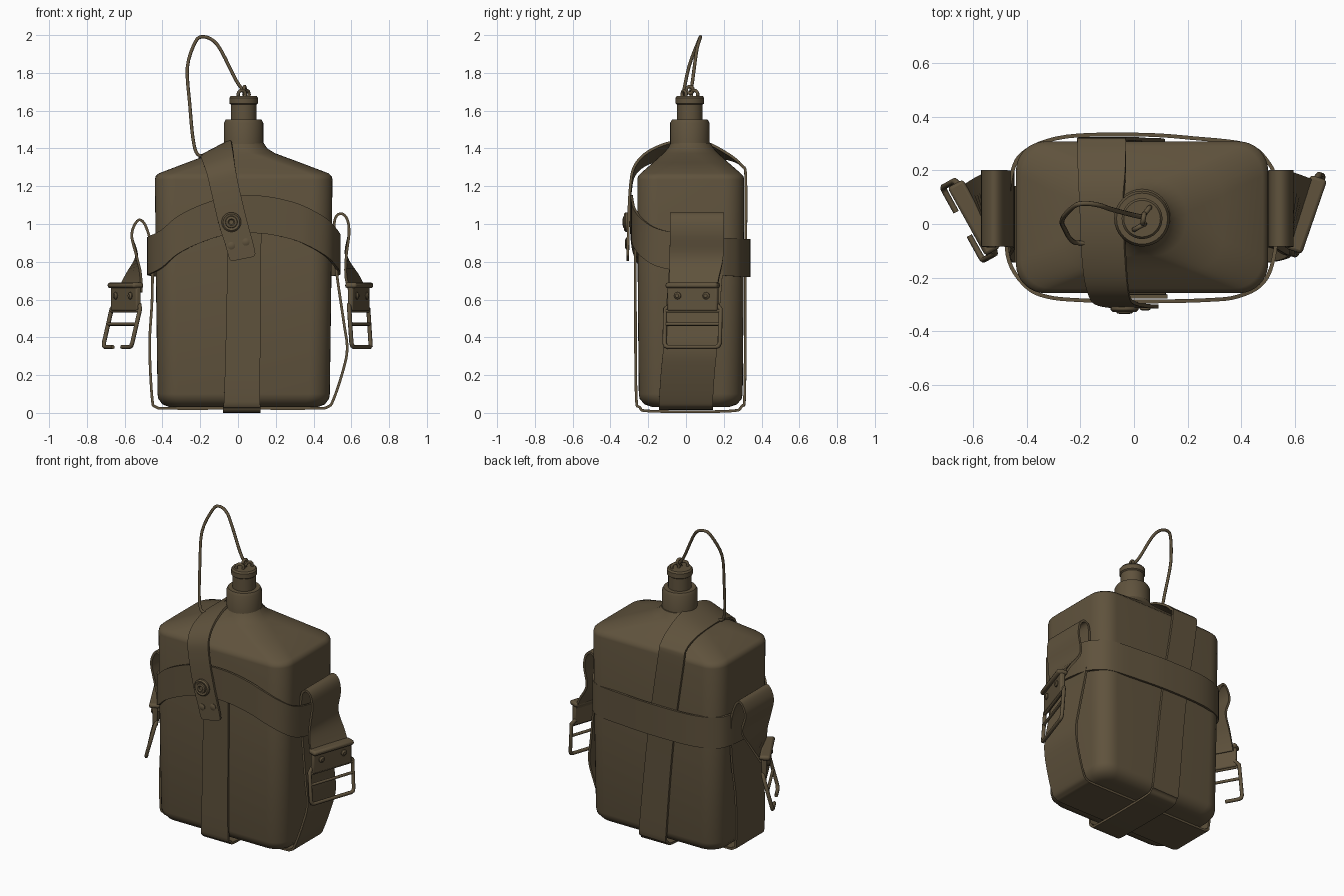
import bpy, bmesh, math
from mathutils import Vector, Matrix

olive = bpy.data.materials.new("olive_brown")
olive.diffuse_color = (0.115, 0.085, 0.046, 1)
CX, CY = 0.03, 0.025


def finish(name, verts, faces, angle=35, matrix=None):
    me = bpy.data.meshes.new(name)
    me.from_pydata([tuple(v) for v in verts], [], faces)
    bm = bmesh.new()
    bm.from_mesh(me)
    bmesh.ops.recalc_face_normals(bm, faces=bm.faces)
    bm.to_mesh(me)
    bm.free()
    me.materials.append(olive)
    ob = bpy.data.objects.new(name, me)
    bpy.context.collection.objects.link(ob)
    if matrix:
        ob.matrix_world = matrix
    bpy.ops.object.select_all(action='DESELECT')
    ob.select_set(True)
    bpy.context.view_layer.objects.active = ob
    bpy.ops.object.shade_smooth_by_angle(angle=math.radians(angle))
    return ob


def loft(name, rings, angle=35, matrix=None, closed=False):
    n, m = len(rings[0]), len(rings)
    faces = []
    for i in range(m if closed else m - 1):
        a, b = i * n, (i + 1) % m * n
        faces += [(a + j, a + (j + 1) % n, b + (j + 1) % n, b + j) for j in range(n)]
    if not closed:
        faces += [tuple(range(n))[::-1], tuple(range((m - 1) * n, m * n))]
    return finish(name, [v for r in rings for v in r], faces, angle, matrix)


def smooth(pts, closed, sub=5):
    # Catmull-Rom through all components
    P, n, out = [list(p) for p in pts], len(pts), []
    for i in range(n if closed else n - 1):
        if closed:
            a, b, c, d = (P[(i + k) % n] for k in (-1, 0, 1, 2))
        else:
            a, b, c, d = (P[min(max(i + k, 0), n - 1)] for k in (-1, 0, 1, 2))
        for s in range(sub):
            t = s / sub
            out.append([0.5 * (2 * q + (r - p) * t + (2 * p - 5 * q + 4 * r - u) * t * t
                               + (3 * q - p - 3 * r + u) * t ** 3) for p, q, r, u in zip(a, b, c, d)])
    return out if closed else out + [P[-1]]


def ribbon(name, pts, axis, closed=False, thick=0.014):
    # pts: x, y, z, width and optionally the width direction
    path = smooth([tuple(p) if len(p) == 7 else tuple(p) + tuple(axis) for p in pts], closed)
    n, rings = len(path), []
    for i, p in enumerate(path):
        c, w = Vector(p[:3]), Vector(p[4:]).normalized()
        nx = path[(i + 1) % n] if closed else path[min(i + 1, n - 1)]
        pv = path[i - 1] if closed else path[max(i - 1, 0)]
        nor = (Vector(nx[:3]) - Vector(pv[:3])).cross(w).normalized() * thick / 2
        h = w * p[3] / 2
        rings.append([c - h - nor, c + h - nor, c + h + nor, c - h + nor])
    return loft(name, rings, 40, closed=closed)


def pipe(name, pts, r, matrix=None, closed=False, sub=0):
    if sub:
        pts = smooth(pts, closed, sub)
    pts = [Vector(p) for p in pts]
    n, rings, ref = len(pts), [], None
    for i, p in enumerate(pts):
        d0 = (p - pts[i - 1]).normalized() if closed or i else (pts[1] - p).normalized()
        d1 = (pts[(i + 1) % n] - p).normalized() if closed or i < n - 1 else d0
        t = (d0 + d1).normalized()
        if ref is None:
            ref = t.orthogonal()
        ref = (ref - t * ref.dot(t)).normalized()
        b = t.cross(ref)
        k = r / max(0.7, t.dot(d1))
        rings.append([p + k * (ref * math.cos(a * math.pi / 4) + b * math.sin(a * math.pi / 4)) for a in range(8)])
    return loft(name, rings, 60, matrix, closed)


def lathe(name, prof, matrix, n=32):
    return loft(name, [[(r * math.cos(2 * math.pi * i / n), r * math.sin(2 * math.pi * i / n), z)
                        for i in range(n)] for r, z in prof], 35, matrix)


def box(name, x, y, z, matrix, bev=0.008):
    v = [(a, b, c) for a in x for b in y for c in z]
    f = [(0, 1, 3, 2), (4, 6, 7, 5), (0, 4, 5, 1), (2, 3, 7, 6), (0, 2, 6, 4), (1, 5, 7, 3)]
    ob = finish(name, v, f, 35, matrix)
    mod = ob.modifiers.new("bevel", 'BEVEL')
    mod.width, mod.segments = bev, 2


# canteen body: rounded rectangles blending into the round neck
def rounded(z, hx, hy, r):
    ring = []
    for k, (sx, sy) in enumerate([(1, 1), (-1, 1), (-1, -1), (1, -1)]):
        for s in range(9):
            a = math.pi / 2 * (k + s / 8)
            ring.append((CX + sx * (hx - r) + r * math.cos(a), CY + sy * (hy - r) + r * math.sin(a), z))
    return ring


loft("canteen_body", [rounded(*p) for p in [
    (0.03, 0.39, 0.20, 0.07), (0.045, 0.43, 0.245, 0.10), (0.075, 0.452, 0.27, 0.11),
    (0.10, 0.456, 0.275, 0.11), (0.6, 0.463, 0.28, 0.11), (1.235, 0.47, 0.283, 0.11),
    (1.253, 0.466, 0.279, 0.11), (1.268, 0.45, 0.265, 0.11), (1.325, 0.30, 0.20, 0.12),
    (1.375, 0.165, 0.145, 0.13), (1.40, 0.125, 0.122, 0.12), (1.43, 0.105, 0.105, 0.105)]], 40)

# neck and cap
at_neck = Matrix.Translation((CX, CY - 0.005, 0))
lathe("neck", [(0.104, 1.40), (0.104, 1.535), (0.095, 1.552), (0.06, 1.552)], at_neck)
lathe("cap", [(0.068, 1.54), (0.068, 1.632), (0.076, 1.638), (0.076, 1.668), (0.068, 1.678), (0.03, 1.678)], at_neck)


# cap rings and retaining cord
def ring(name, c, r, yaw):
    m = Matrix.Translation(c) @ Matrix.Rotation(yaw, 4, 'Z')
    pipe(name, [(r * math.cos(i * math.pi / 8), 0, r * math.sin(i * math.pi / 8)) for i in range(16)], 0.009, m, True)


ring("cap_ring_front", (0.02, -0.01, 1.685), 0.022, 0.5)
ring("cap_ring_back", (0.045, 0.045, 1.685), 0.022, 0.9)
ring("cord_ring", (0.035, 0.02, 1.71), 0.018, 1.4)
pipe("cap_cord", [(0.035, 0.025, 1.70), (-0.01, 0.035, 1.76), (-0.085, 0.055, 1.91), (-0.13, 0.07, 1.97),
                  (-0.185, 0.077, 1.991), (-0.225, 0.065, 1.965), (-0.268, 0.015, 1.83), (-0.255, -0.025, 1.63),
                  (-0.238, -0.055, 1.45), (-0.215, -0.07, 1.37), (-0.17, -0.07, 1.36)], 0.009, sub=4)

# long strap: front flap, over the shoulder, down the back, underneath, up the front
ribbon("vertical_strap", [
    (0.026, -0.308, 0.815, 0.11, 1, 0, 0.2), (0.023, -0.308, 0.83, 0.14, 1, 0, 0.2),
    (0.005, -0.307, 0.90, 0.145, 1, 0, 0.2), (-0.03, -0.304, 1.02, 0.15, 1, 0, 0.2),
    (-0.07, -0.294, 1.19, 0.15, 1, 0, 0.25), (-0.09, -0.272, 1.285, 0.155, 1, 0, 0.3),
    (-0.105, -0.20, 1.352, 0.17, 1, 0, 0.4), (-0.115, -0.07, 1.395, 0.18, 1, 0, 0.5),
    (-0.12, 0.08, 1.397, 0.18, 1, 0, 0.5), (-0.12, 0.20, 1.367, 0.18, 1, 0, 0.2),
    (-0.12, 0.295, 1.31, 0.18, 1, 0, 0), (-0.115, 0.317, 1.22, 0.18, 1, 0, 0.05),
    (-0.04, 0.314, 0.7, 0.18, 1, 0, 0.1), (0.015, 0.311, 0.12, 0.19, 1, 0, 0.05),
    (0.02, 0.295, 0.035, 0.19, 1, 0, 0), (0.02, 0.22, 0.009, 0.2, 1, 0, 0),
    (0.02, -0.18, 0.009, 0.2, 1, 0, 0), (0.02, -0.245, 0.03, 0.2, 1, 0, 0),
    (0.022, -0.264, 0.10, 0.19, 1, 0, 0), (0.03, -0.268, 0.6, 0.18, 1, 0, 0),
    (0.035, -0.27, 1.06, 0.18, 1, 0, 0)], (1, 0, 0))

# belt around the body, raised at the front
W = 0.2
ribbon("waist_belt", [
    (-0.40, -0.235, 0.87, W), (-0.32, -0.272, 0.94, W), (-0.2, -0.284, 1.0, W), (-0.05, -0.288, 1.045, W),
    (0.12, -0.288, 1.05, W), (0.28, -0.283, 1.02, W), (0.38, -0.272, 0.98, W), (0.47, -0.23, 0.925, W),
    (0.515, -0.15, 0.875, W), (0.535, 0.0, 0.845, W), (0.53, 0.15, 0.83, W), (0.50, 0.23, 0.825, W),
    (0.42, 0.295, 0.82, W), (0.22, 0.32, 0.82, W), (0.02, 0.333, 0.82, W), (-0.25, 0.326, 0.82, W),
    (-0.40, 0.275, 0.82, W), (-0.455, 0.19, 0.825, W), (-0.475, 0.0, 0.83, W),
    (-0.465, -0.14, 0.835, W)], (0, 0, 1), True)

# side strap: hanging loop, down one side, underneath, up the other side and loop
S = 0.285
ribbon("side_strap", [
    (0.635, 0.04, 0.64, 0.26, 0.33, 0.94, 0), (0.605, 0.045, 0.72, 0.27, 0.25, 0.95, 0),
    (0.573, 0.055, 0.83, S), (0.588, 0.058, 0.95, S), (0.578, 0.058, 1.025, S), (0.545, 0.058, 1.055, S),
    (0.512, 0.058, 1.02, S), (0.508, 0.055, 0.88, S), (0.525, 0.05, 0.72, S), (0.56, 0.03, 0.48, S),
    (0.578, 0.022, 0.34, S), (0.555, 0.01, 0.22, S), (0.505, 0, 0.07, S), (0.475, 0, 0.032, S),
    (0.40, 0, 0.024, S), (0, 0, 0.024, S), (-0.36, 0, 0.024, S), (-0.435, 0, 0.032, S),
    (-0.455, 0, 0.08, S), (-0.468, 0.02, 0.36, S), (-0.455, 0.04, 0.6, S), (-0.455, 0.055, 0.85, S),
    (-0.485, 0.058, 0.98, S), (-0.52, 0.058, 1.022, S), (-0.55, 0.058, 0.99, S), (-0.562, 0.058, 0.93, S),
    (-0.537, 0.055, 0.83, S), (-0.55, 0.045, 0.74, 0.27, -0.25, 0.95, 0),
    (-0.575, 0.03, 0.64, 0.26, -0.485, 0.87, 0)], (0, 1, 0))


# buckles: local x points outwards, y runs along the width
def buckle(side, pos, yaw, lean, is_open):
    m = Matrix.Translation(pos) @ Matrix.Rotation(math.radians(yaw), 4, 'Z')
    box(side + "_buckle_plate", (-0.005, 0.025), (-0.14, 0.14), (0.54, 0.67), m)
    box(side + "_buckle_lip", (-0.02, 0.045), (-0.145, 0.145), (0.66, 0.69), m, 0.012)
    for i, y in enumerate((-0.08, 0.08)):
        lathe(f"{side}_buckle_rivet_{i}", [(0.019, 0.015), (0.019, 0.03), (0.01, 0.038)],
              m @ Matrix.Translation((0, y, 0.62)) @ Matrix.Rotation(math.pi / 2, 4, 'Y'), 12)
    xb = 0.012 + lean
    for s in (-1, 1):
        end = 0.05 if is_open else 0
        pipe(f"{side}_buckle_wire_{s}", [(0.0, s * 0.13, 0.575), (0.01, s * 0.155, 0.55), (xb, s * 0.155, 0.37),
                                         (xb + 0.003, s * 0.148, 0.354), (xb + 0.004, s * 0.135, 0.349),
                                         (xb + 0.004, s * end, 0.349)], 0.011, m)
    for z in (0.47, 0.54):
        x = 0.012 + lean * (0.55 - z) / 0.18
        pipe(f"{side}_buckle_rung_{z}", [(x, -0.155, z), (x, 0.155, z)], 0.009, m)


buckle("right", (0.63, 0.04, 0), -19, 0.01, False)
buckle("left", (-0.585, 0.03, 0), 209, 0.045, True)


# snap and rivets on the flap
def stud(name, x, z, prof, y=-0.308):
    lathe(name, prof, Matrix.Translation((x, y, z)) @ Matrix.Rotation(math.pi / 2, 4, 'X'), 24)


stud("snap_button", -0.035, 1.01, [(0.052, 0), (0.052, 0.012), (0.044, 0.02), (0.032, 0.016), (0.03, 0.024),
                                   (0.018, 0.027), (0.012, 0.02), (0.004, 0.02)])
stud("flap_rivet_left", -0.035, 0.885, [(0.02, 0), (0.02, 0.01), (0.01, 0.015)])
stud("flap_rivet_right", 0.042, 0.905, [(0.02, 0), (0.02, 0.01), (0.01, 0.015)])
